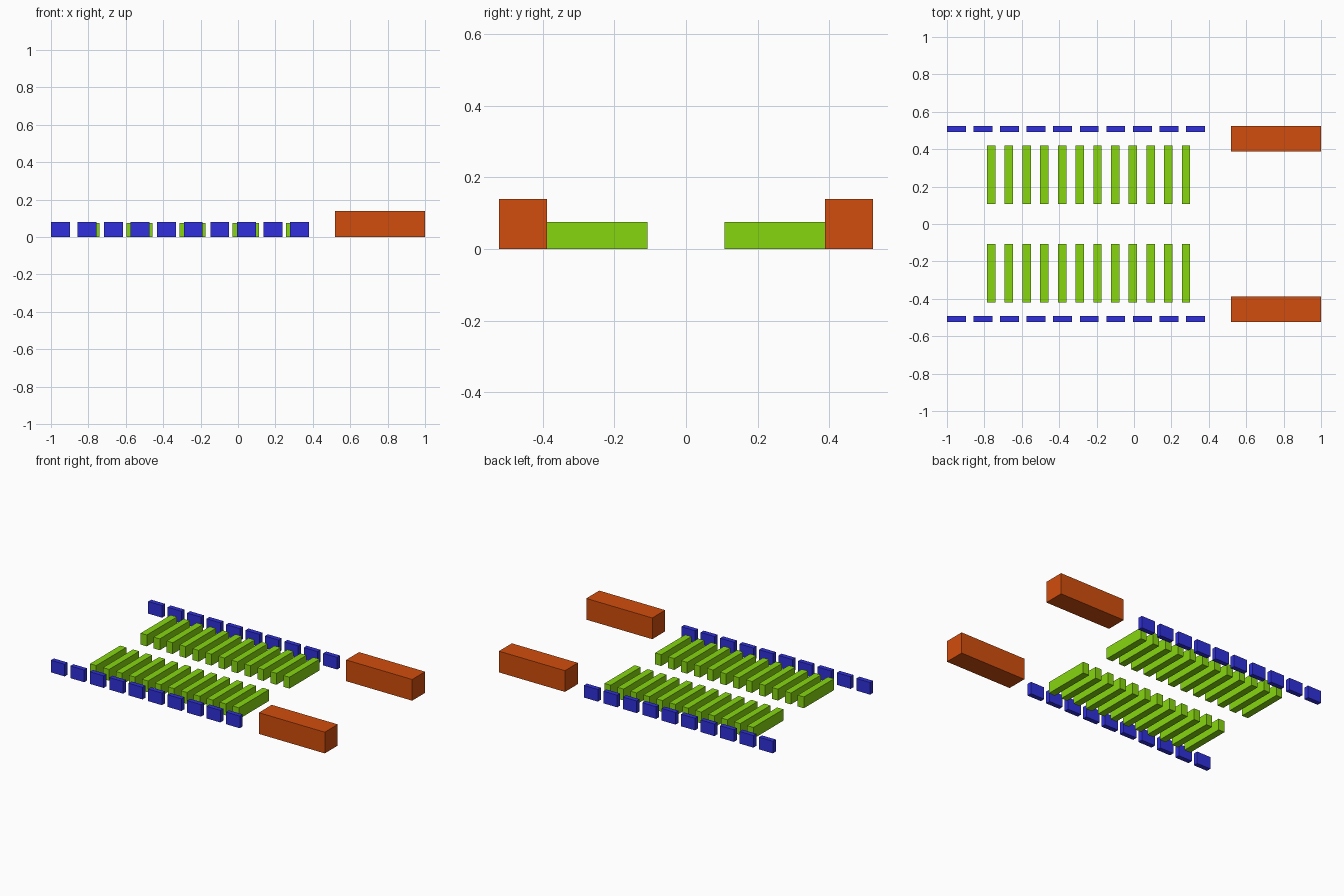
import bpy
import bmesh
from mathutils import Matrix, Vector

if "Cube" in bpy.data.objects:
    bpy.data.objects.remove(bpy.data.objects["Cube"])


def material(name, rgb):
    m = bpy.data.materials.new(name)
    m.diffuse_color = (*rgb, 1)
    m.use_nodes = True
    m.node_tree.nodes["Principled BSDF"].inputs["Base Color"].default_value = m.diffuse_color
    return m


def box_row(name, lo, hi, mat, count=1, pitch=0.0):
    """Box from lo to hi, repeated along x and mirrored across y = 0."""
    lo, hi = Vector(lo), Vector(hi)
    bm = bmesh.new()
    bmesh.ops.create_cube(
        bm, size=1,
        matrix=Matrix.Translation((lo + hi) / 2) @ Matrix.Diagonal((*(hi - lo), 1)))
    mesh = bpy.data.meshes.new(name)
    bm.to_mesh(mesh)
    bm.free()
    mesh.materials.append(mat)
    ob = bpy.data.objects.new(name, mesh)
    bpy.context.collection.objects.link(ob)
    if count > 1:
        arr = ob.modifiers.new("repeat", 'ARRAY')
        arr.count = count
        arr.use_relative_offset = False
        arr.use_constant_offset = True
        arr.constant_offset_displace = (pitch, 0, 0)
    mir = ob.modifiers.new("mirror", 'MIRROR')
    mir.use_axis = (False, True, False)
    mir.use_mirror_merge = False
    return ob


blue = material("blue", (0.03, 0.03, 0.72))
green = material("green", (0.24, 0.67, 0.005))
orange = material("orange", (0.64, 0.075, 0.004))

# Outer lines of small blocks
box_row("edge_blocks", (-1.0, 0.492, 0), (-0.899, 0.523, 0.08), blue, 10, 0.142)
# Two inner banks of crosswise bars
box_row("cross_bars", (-0.786, 0.107, 0), (-0.741, 0.421, 0.075), green, 12, 0.0947)
# Large end blocks
box_row("end_blocks", (0.518, 0.388, 0), (1.0, 0.523, 0.14), orange)
